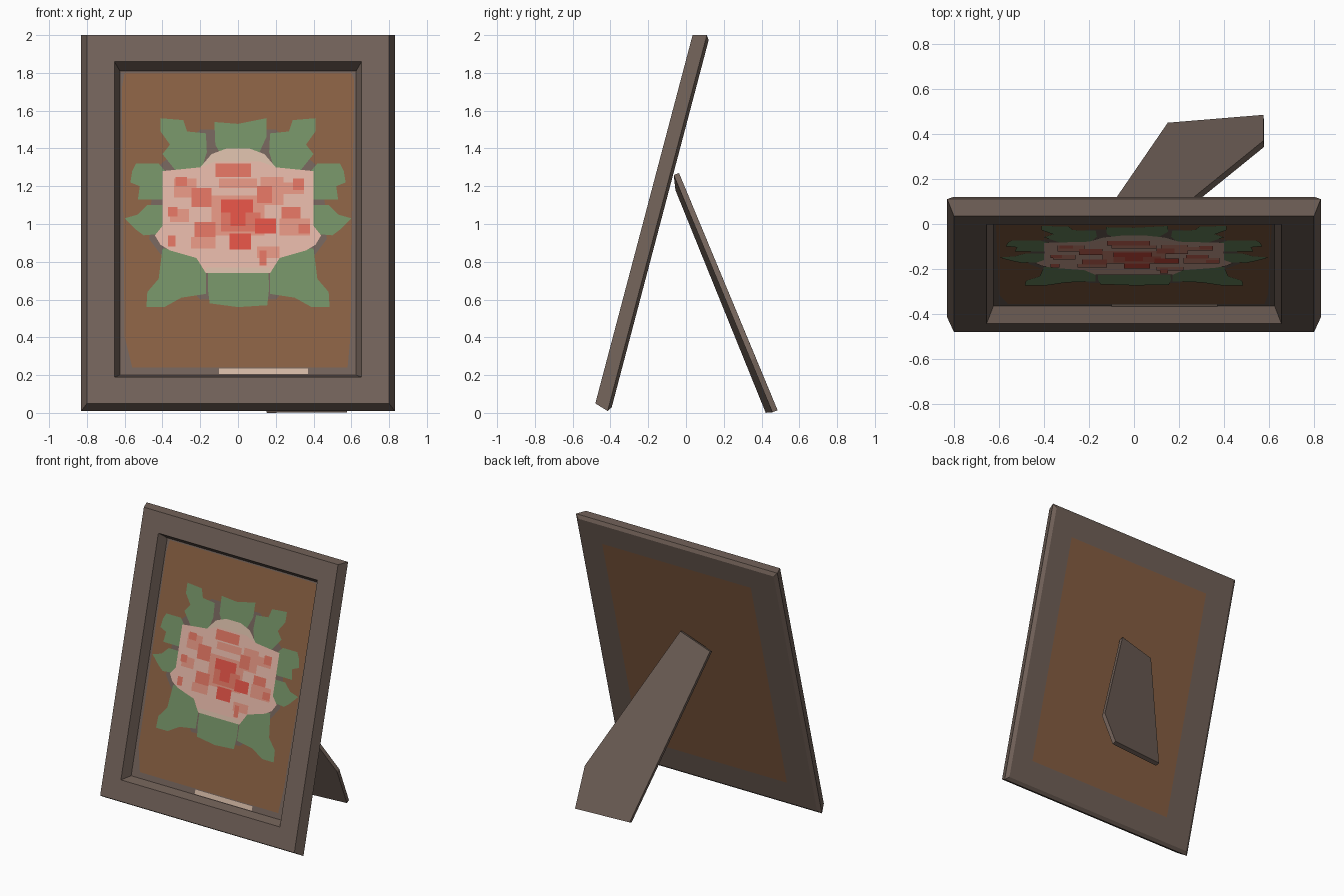
import bpy
from mathutils import Vector

# Frame directions: u runs up the leaning frame, d runs from its front to its back
ORIGIN = Vector((0, -0.48, 0.05))
UP = Vector((0, 0.2553, 0.9669))
BACK = Vector((0, 0.9669, -0.2553))
PANEL = 0.073   # depth of the picture behind the frame front
REAR = 0.089    # total depth


def srgb(r, g, b):
    lin = [(c / 255 / 12.92) if c < 11 else ((c / 255 + 0.055) / 1.055) ** 2.4 for c in (r, g, b)]
    return (*lin, 1)


def material(name, rgb):
    m = bpy.data.materials.new(name)
    m.diffuse_color = srgb(*rgb)
    return m


wood = material("grey brown wood", (114, 98, 89))
brown = material("brown canvas", (135, 95, 66))
green = material("leaf green", (114, 143, 100))
pale = material("pale pink", (222, 178, 163))
cream = material("cream", (212, 184, 164))
salmon = material("salmon", (222, 146, 127))
coral = material("coral", (218, 113, 95))
red = material("red", (219, 80, 68))


def make(name, verts, faces, mat):
    me = bpy.data.meshes.new(name)
    me.from_pydata([tuple(v) for v in verts], [], faces)
    me.materials.append(mat)
    ob = bpy.data.objects.new(name, me)
    bpy.context.collection.objects.link(ob)
    return ob


def on_frame(x, d, u):
    return ORIGIN + Vector((x, 0, 0)) + BACK * d + UP * u


def plates(name, outlines, level, mat):
    """Flat painted shapes on the picture; outlines are (x, z) as seen from the front."""
    d = PANEL - 0.001 * level
    verts, faces = [], []
    for pts in outlines:
        area = sum(a[0] * b[1] - b[0] * a[1] for a, b in zip(pts, pts[1:] + pts[:1]))
        if area < 0:
            pts = pts[::-1]
        start = len(verts)
        verts += [on_frame(x, d, (z - 0.05 + 0.2553 * d) / 0.9669) for x, z in pts]
        faces.append(list(range(start, len(verts))))
    return make(name, verts, faces, mat)


def rects(rows):
    return [[(a, c), (b, c), (b, e), (a, e)] for a, b, c, e in rows]


def mirror(pts):
    return [(-x, z) for x, z in pts]


# Frame: rectangular loops (half width, depth, low u, high u) from picture panel to rear
loops = [(0.625, PANEL, 0.174, 1.839), (0.655, 0, 0.145, 1.872), (0.80, 0, 0, 2.017),
         (0.83, PANEL, -0.022, 2.036), (0.805, REAR, 0.002, 2.012)]
verts, faces = [], []
for w, d, lo, hi in loops:
    verts += [on_frame(-w, d, lo), on_frame(w, d, lo), on_frame(w, d, hi), on_frame(-w, d, hi)]
for k in range(len(loops) - 1):
    for i in range(4):
        j = (i + 1) % 4
        a = 4 * k
        faces.append([a + i, a + j, a + 4 + j, a + 4 + i][::-1])
n = len(verts)
faces += [[0, 1, 2, 3], [n - 1, n - 2, n - 3, n - 4]]
make("frame", verts, faces, wood)

# Brown backing sheet on the rear
make("back_sheet", [on_frame(x, REAR + 0.002, u) for x, u in
                    ((0.635, 0.18), (-0.59, 0.18), (-0.59, 1.85), (0.635, 1.85))],
     [[0, 1, 2, 3]], brown)

# Picture ground, its grey shadow patch and the pale strip at the bottom
plates("canvas", [[(-0.56, 0.24), (0.58, 0.24), (0.595, 0.4), (0.615, 1.76), (0.60, 1.8),
                   (-0.60, 1.8), (-0.615, 1.72), (-0.60, 0.4)]], 1, brown)
plates("leaf_gaps", [[(-0.45, 1.28), (-0.2, 1.5), (0.2, 1.5), (0.45, 1.28), (0.47, 0.92),
                      (0.38, 0.8), (0.2, 0.6), (-0.2, 0.6), (-0.38, 0.8), (-0.47, 0.92)]], 2, wood)
plates("bottom_strip", rects([(-0.10, 0.37, 0.205, 0.235)]), 3, cream)

# Leaves: four mirrored pairs and two in the middle
side_leaves = [
    [(-0.41, 1.56), (-0.29, 1.55), (-0.27, 1.49), (-0.17, 1.48), (-0.165, 1.38), (-0.2, 1.27),
     (-0.32, 1.27), (-0.40, 1.37), (-0.36, 1.42), (-0.41, 1.49)],
    [(-0.54, 1.32), (-0.42, 1.32), (-0.36, 1.25), (-0.36, 1.13), (-0.53, 1.13), (-0.52, 1.2),
     (-0.57, 1.22), (-0.56, 1.28)],
    [(-0.60, 1.03), (-0.53, 1.05), (-0.48, 1.1), (-0.38, 1.1), (-0.38, 0.95), (-0.5, 0.94),
     (-0.54, 0.97)],
    [(-0.40, 0.87), (-0.17, 0.88), (-0.17, 0.63), (-0.3, 0.61), (-0.39, 0.56), (-0.485, 0.56),
     (-0.48, 0.64), (-0.42, 0.71), (-0.41, 0.79)]]
mid_leaves = [
    [(-0.125, 1.54), (0.0, 1.53), (0.15, 1.56), (0.15, 1.46), (0.1, 1.35), (-0.08, 1.35),
     (-0.12, 1.42)],
    [(-0.16, 0.66), (-0.16, 0.76), (0.16, 0.76), (0.165, 0.66), (0.155, 0.57), (0, 0.56),
     (-0.15, 0.58)]]
plates("leaves", side_leaves + [mirror(p) for p in side_leaves] + mid_leaves, 3, green)

# Bloom silhouette, mirrored from its left half
half = [(-0.06, 1.4), (-0.14, 1.37), (-0.2, 1.3), (-0.40, 1.28), (-0.40, 0.99), (-0.44, 0.94),
        (-0.41, 0.89), (-0.36, 0.86), (-0.22, 0.82), (-0.17, 0.74)]
plates("bloom", [half + mirror(half)[::-1]], 4, pale)
top = [(-0.06, 1.4), (-0.14, 1.37), (-0.2, 1.3), (-0.12, 1.33)]
plates("bloom_edge", [top + mirror(top)[::-1]] + rects([(-0.17, 0.17, 0.74, 0.77)]), 5, cream)

# Petal shading in three tones (left, right, low, high)
plates("petal_mid_tones", rects([
    (-0.14, 0.14, 0.94, 1.15), (-0.34, -0.22, 1.14, 1.24), (0.12, 0.24, 1.10, 1.25),
    (-0.36, -0.26, 1.01, 1.08), (0.22, 0.38, 0.94, 1.03), (-0.1, 0.1, 1.19, 1.24),
    (0.22, 0.35, 1.16, 1.22), (-0.25, -0.12, 0.87, 0.93), (0.1, 0.22, 0.82, 0.88)]), 6, salmon)
plates("petal_dark_tones", rects([
    (-0.12, 0.07, 1.25, 1.32), (-0.245, -0.14, 1.09, 1.19), (0.1, 0.18, 1.11, 1.2),
    (0.23, 0.33, 1.03, 1.09), (-0.23, -0.12, 0.93, 1.01), (-0.37, -0.32, 1.04, 1.09),
    (-0.37, -0.33, 0.88, 0.94), (0.115, 0.15, 0.78, 0.86), (0.29, 0.35, 1.18, 1.24),
    (-0.33, -0.27, 1.2, 1.25), (0.32, 0.38, 0.95, 1.0), (-0.09, 0.12, 0.96, 1.06)]), 7, coral)
plates("petal_heart", rects([
    (-0.09, 0.08, 1.06, 1.13), (-0.045, 0.07, 0.865, 0.95), (0.09, 0.2, 0.95, 1.03),
    (-0.04, 0.04, 0.99, 1.06)]), 8, red)

# Rear support leg: a slanted board, wider at the foot
board = [Vector(p) for p in ((0.15, 0.45, 0.011), (0.575, 0.485, 0.014), (0.575, 0.37, 0.29),
                             (0.073, -0.037, 1.27), (-0.178, -0.028, 1.19))]
inward = Vector((0.085, -0.931, -0.354)) * 0.03
inner = [p + inward for p in board]
for p in inner:
    p.z = max(p.z, 0)
m = len(board)
leg_faces = [list(range(m)), list(range(2 * m - 1, m - 1, -1))]
leg_faces += [[i, i + m, (i + 1) % m + m, (i + 1) % m] for i in range(m)]
make("support_leg", board + inner, leg_faces, wood)
